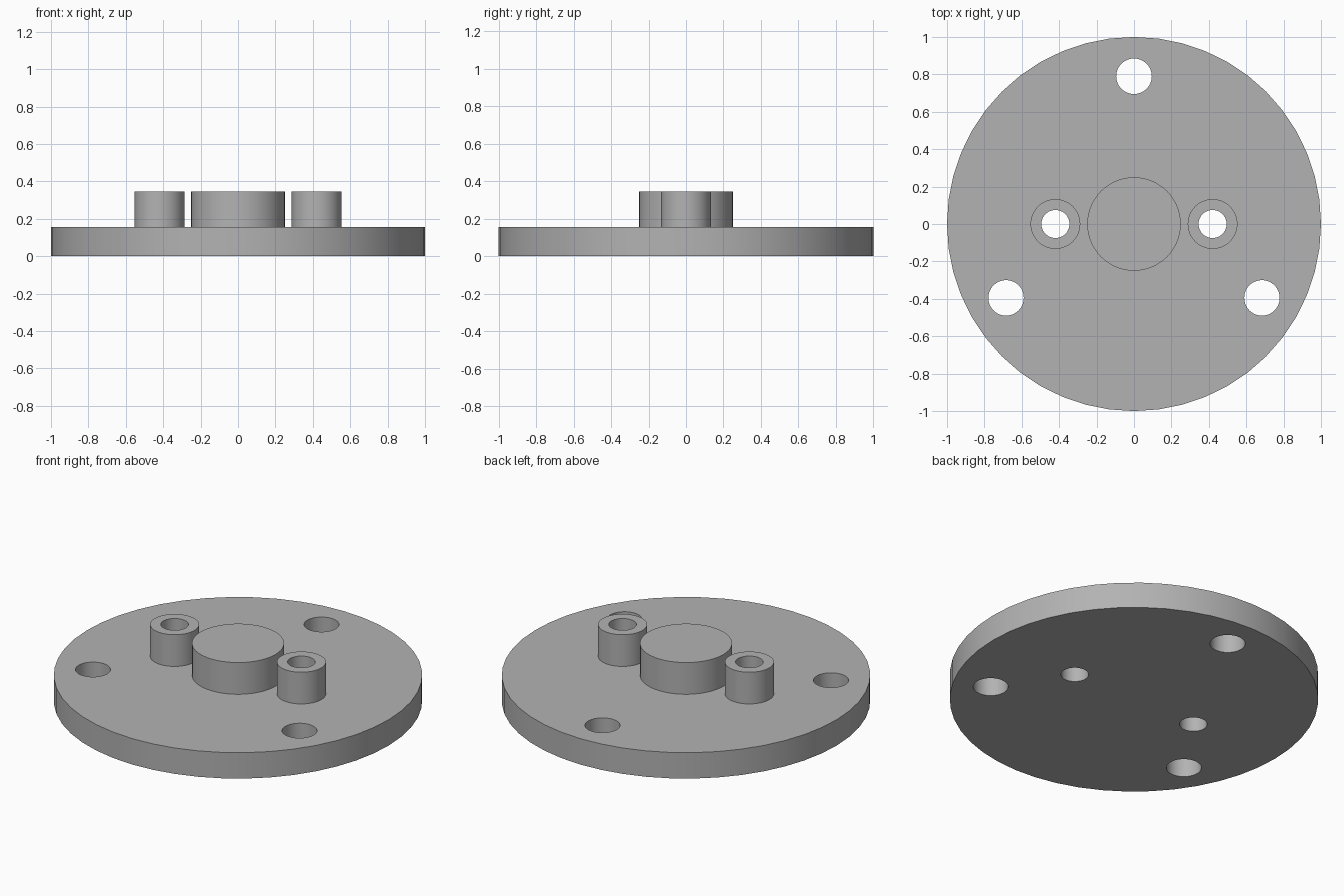
import bpy
import math

cube = bpy.data.objects.get("Cube")
if cube:
    bpy.data.objects.remove(cube, do_unlink=True)

PLATE_TOP, BOSS_TOP = 0.155, 0.345
POST_X, BORE_R = 0.42, 0.075
BOLT_CIRCLE, BOLT_R = 0.79, 0.095

grey = bpy.data.materials.new("plain grey")
grey.use_nodes = True
colour = (0.45, 0.45, 0.45, 1)
grey.diffuse_color = colour
grey.node_tree.nodes["Principled BSDF"].inputs["Base Color"].default_value = colour


def cylinder(name, x, y, radius, bottom, top, sides=48):
    bpy.ops.mesh.primitive_cylinder_add(
        vertices=sides, radius=radius, depth=top - bottom,
        location=(x, y, (bottom + top) / 2))
    obj = bpy.context.object
    obj.name = obj.data.name = name
    obj.data.materials.append(grey)
    return obj


def drill(obj, holes):
    """Cut vertical through holes, each given as x, y, radius."""
    for x, y, radius in holes:
        cutter = cylinder("hole_cutter", x, y, radius, -0.2, 0.6)
        cutter.hide_render = True
        mod = obj.modifiers.new("hole", 'BOOLEAN')
        mod.operation, mod.solver, mod.object = 'DIFFERENCE', 'EXACT', cutter
        bpy.context.view_layer.objects.active = obj
        bpy.ops.object.modifier_apply(modifier=mod.name)
        bpy.data.objects.remove(cutter, do_unlink=True)


# Round base plate with three bolt holes and two post bores
plate = cylinder("base_plate", 0, 0, 1, 0, PLATE_TOP)
bolt_angles = [math.radians(a) for a in (90, 210, 330)]
bolt_holes = [(BOLT_CIRCLE * math.cos(a), BOLT_CIRCLE * math.sin(a), BOLT_R)
              for a in bolt_angles]
post_bores = [(side * POST_X, 0, BORE_R) for side in (-1, 1)]
drill(plate, bolt_holes + post_bores)

# Solid central hub
hub = cylinder("central_hub", 0, 0, 0.25, PLATE_TOP, BOSS_TOP)
parts = [plate, hub]

# Hollow posts either side of the hub
for name, bore in zip(("right_post", "left_post"), post_bores):
    post = cylinder(name, bore[0], 0, 0.133, PLATE_TOP, BOSS_TOP)
    drill(post, [bore])
    parts.append(post)

# Smooth walls with crisp rims
for obj in parts:
    bpy.ops.object.select_all(action='DESELECT')
    obj.select_set(True)
    bpy.context.view_layer.objects.active = obj
    bpy.ops.object.shade_smooth_by_angle(angle=math.radians(30))
